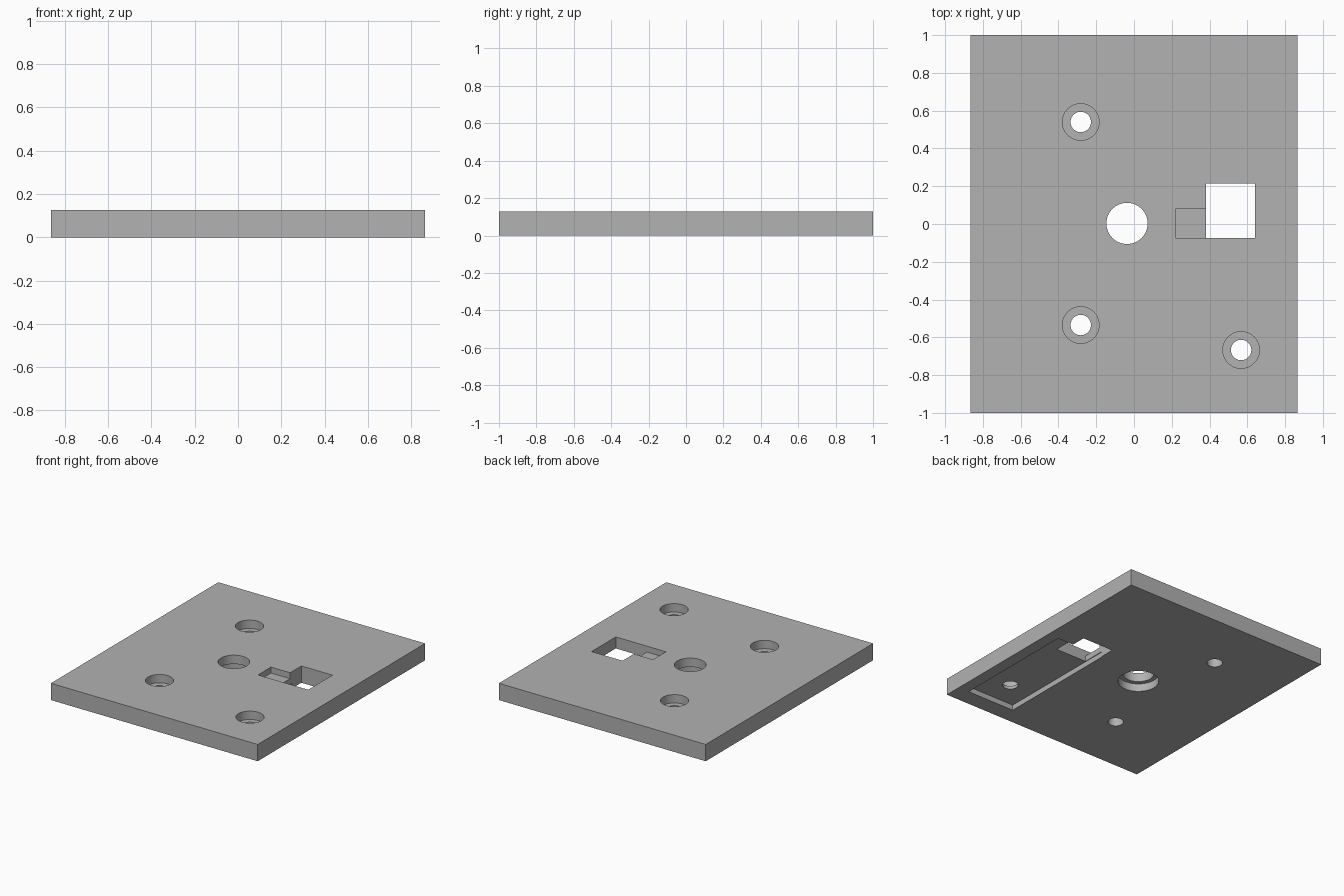
import bpy
from mathutils import Vector

default = bpy.data.objects.get("Cube")
if default:
    bpy.data.objects.remove(default, do_unlink=True)

THICK = 0.127
OVER = 0.05  # how far cutters reach past the surfaces

grey = bpy.data.materials.new("plain grey")
grey.use_nodes = True
colour = (0.445, 0.445, 0.445, 1)
grey.diffuse_color = colour
grey.node_tree.nodes["Principled BSDF"].inputs["Base Color"].default_value = colour


def box(name, low, high):
    low, high = Vector(low), Vector(high)
    bpy.ops.mesh.primitive_cube_add(size=1, location=(low + high) / 2)
    ob = bpy.context.object
    ob.name = name
    ob.scale = high - low
    bpy.ops.object.transform_apply(location=True, rotation=False, scale=True)
    ob.data.materials.append(grey)
    return ob


def cylinder(name, x, y, radius, z0, z1):
    bpy.ops.mesh.primitive_cylinder_add(
        vertices=64, radius=radius, depth=z1 - z0, location=(x, y, (z0 + z1) / 2))
    ob = bpy.context.object
    ob.name = name
    ob.data.materials.append(grey)
    return ob


# Main plate
plate = box("mounting_plate", (-0.865, -1, 0), (0.865, 1, THICK))
top, bottom = THICK + OVER, -OVER

# Long shallow pocket underneath, square window and its side notch
cutters = [
    box("pocket_cutter", (0.375, -0.87, bottom), (0.775, 0.10, 0.04)),
    box("window_cutter", (0.38, -0.075, bottom), (0.64, 0.215, top)),
    box("notch_cutter", (0.22, -0.075, THICK - 0.045), (0.5, 0.08, top)),
]

# Centre hole, wider from below
cutters.append(cylinder("centre_hole_cutter", -0.037, 0.003, 0.109, bottom, top))
cutters.append(cylinder("centre_recess_cutter", -0.037, 0.003, 0.142, bottom, 0.06))

# Screw holes with counterbores on top
for x, y in ((-0.282, 0.54), (-0.282, -0.535), (0.567, -0.667)):
    cutters.append(cylinder("screw_hole_cutter", x, y, 0.054, bottom, top))
    cutters.append(cylinder("screw_recess_cutter", x, y, 0.097, THICK / 2, top))

# Cut everything out of the plate
bpy.ops.object.select_all(action="DESELECT")
plate.select_set(True)
bpy.context.view_layer.objects.active = plate
for cutter in cutters:
    cutter.hide_render = True
    mod = plate.modifiers.new("cut", "BOOLEAN")
    mod.operation = "DIFFERENCE"
    mod.solver = "EXACT"
    mod.object = cutter
    bpy.ops.object.modifier_apply(modifier=mod.name)
    bpy.data.objects.remove(cutter, do_unlink=True)

bpy.ops.object.shade_smooth_by_angle(angle=0.52)
